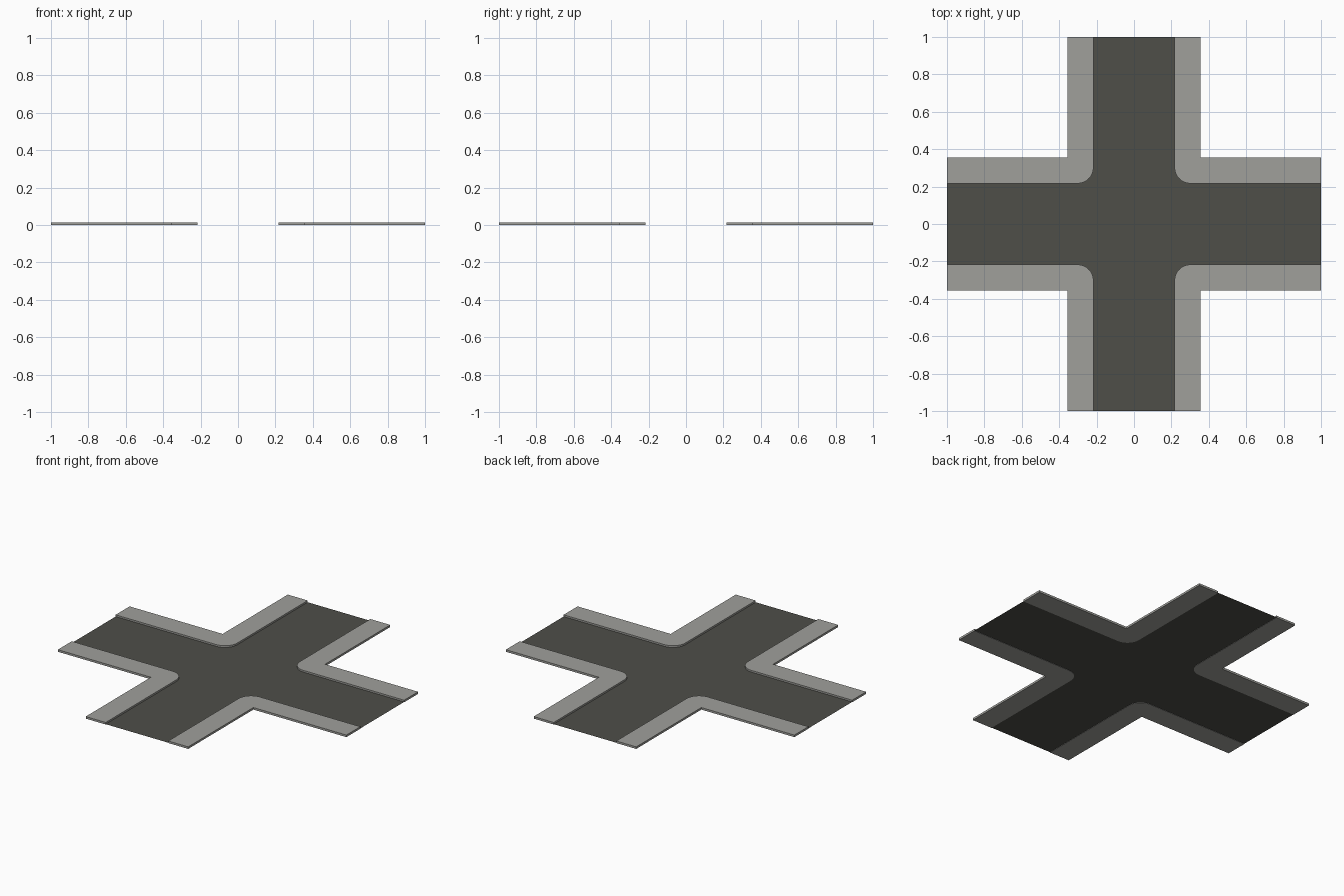
import bpy, bmesh, math

if "Cube" in bpy.data.objects:
    bpy.data.objects.remove(bpy.data.objects["Cube"])

ROAD, WALK, END = 0.217, 0.355, 1.0   # half widths and arm length
R = 0.085                             # kerb corner radius
ROAD_Z, WALK_Z = 0.002, 0.013

def material(name, col):
    m = bpy.data.materials.new(name)
    m.diffuse_color = (*col, 1)
    m.use_nodes = True
    m.node_tree.nodes["Principled BSDF"].inputs["Base Color"].default_value = m.diffuse_color
    return m

asphalt = material("asphalt", (0.077, 0.077, 0.066))
concrete = material("concrete", (0.35, 0.35, 0.33))

def kerb_line(steps=10):
    """Kerb edge of the +x +y corner, from the x arm end to the y arm end."""
    c = ROAD + R
    arc = [(c - R * math.sin(a), c - R * math.cos(a))
           for a in (math.pi / 2 * i / steps for i in range(steps + 1))]
    return [(END, ROAD)] + arc + [(ROAD, END)]

def turn(p, k):
    for _ in range(k):
        p = (-p[1], p[0])
    return p

def slab(name, outline, z, mat, height=0):
    """Flat outline, extruded upwards when a height is given."""
    bm = bmesh.new()
    face = bm.faces.new([bm.verts.new((x, y, z)) for x, y in outline])
    if height:
        top = bmesh.ops.extrude_face_region(bm, geom=[face], use_keep_orig=True)["geom"]
        bmesh.ops.translate(bm, vec=(0, 0, height),
                            verts=[v for v in top if isinstance(v, bmesh.types.BMVert)])
        bmesh.ops.recalc_face_normals(bm, faces=bm.faces)
    me = bpy.data.meshes.new(name)
    bm.to_mesh(me)
    bm.free()
    me.materials.append(mat)
    ob = bpy.data.objects.new(name, me)
    bpy.context.collection.objects.link(ob)

# Road surface: the four kerb lines joined into one cross
slab("road", [turn(p, k) for k in range(4) for p in kerb_line()], ROAD_Z, asphalt)

# Raised pavements: one rounded L at each corner
corner = kerb_line() + [(WALK, END), (WALK, WALK), (END, WALK)]
for k in range(4):
    slab(f"pavement_{k + 1}", [turn(p, k) for p in corner], 0, concrete, WALK_Z)
